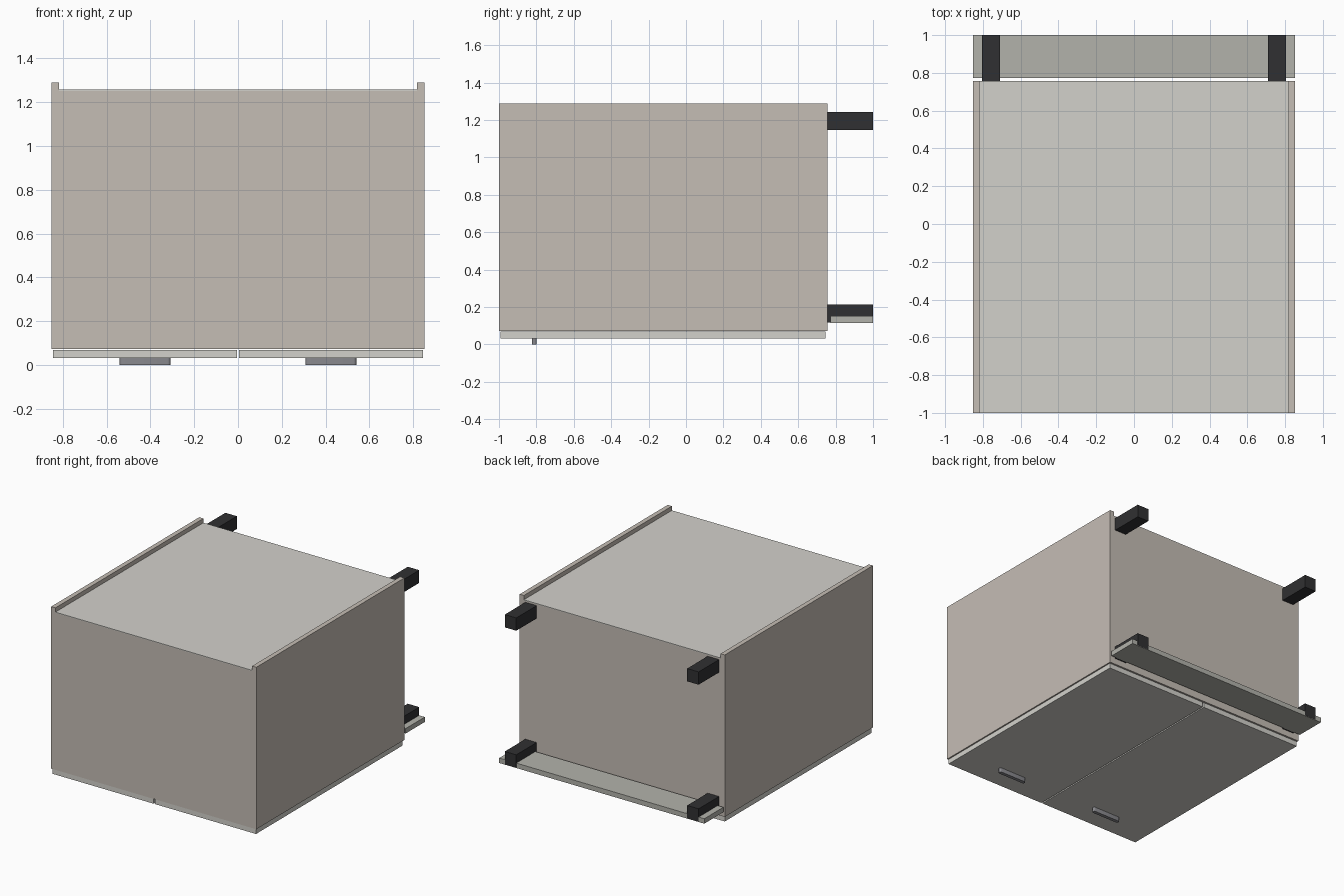
import bpy, bmesh, math

if "Cube" in bpy.data.objects:
    bpy.data.objects.remove(bpy.data.objects["Cube"])


def material(name, rgb):
    m = bpy.data.materials.new(name)
    m.diffuse_color = (*rgb, 1)
    m.use_nodes = True
    m.node_tree.nodes["Principled BSDF"].inputs["Base Color"].default_value = m.diffuse_color
    return m


CARCASS = material("carcass_board", (0.56, 0.51, 0.46))
LIGHT = material("light_board", (0.65, 0.64, 0.60))
PLINTH = material("plinth_board", (0.45, 0.45, 0.41))
BLACK = material("black_plastic", (0.03, 0.03, 0.032))
METAL = material("grey_metal", (0.25, 0.25, 0.27))


def finish(name, bm, mat):
    bmesh.ops.recalc_face_normals(bm, faces=bm.faces)
    mesh = bpy.data.meshes.new(name)
    bm.to_mesh(mesh)
    bm.free()
    mesh.materials.append(mat)
    ob = bpy.data.objects.new(name, mesh)
    bpy.context.collection.objects.link(ob)
    return ob


def box(name, x, y, z, mat):
    """Box from (min, max) ranges on each axis."""
    bm = bmesh.new()
    bmesh.ops.create_cube(bm, size=1)
    for v in bm.verts:
        v.co = [r[0] if c < 0 else r[1] for c, r in zip(v.co, (x, y, z))]
    return finish(name, bm, mat)


def side_range(s, a, b):
    return tuple(sorted((s * a, s * b)))


def handle(name, x0, x1, y, r, z0, z1):
    """Pull with a pill-shaped outline, extruded downwards from the door."""
    bm = bmesh.new()
    ring = []
    for cx, start in ((x1 - r, -90), (x0 + r, 90)):
        for i in range(9):
            a = math.radians(start + i * 22.5)
            ring.append(bm.verts.new((cx + r * math.cos(a), y + r * math.sin(a), z0)))
    face = bm.faces.new(ring)
    out = bmesh.ops.extrude_face_region(bm, geom=[face])
    for v in out["geom"]:
        if isinstance(v, bmesh.types.BMVert):
            v.co.z = z1
    # extrusion keeps the starting face, giving a closed solid
    if not any(all(abs(v.co.z - z0) < 1e-6 for v in f.verts) for f in bm.faces):
        bm.faces.new(ring)
    ob = finish(name, bm, METAL)
    for p in ob.data.polygons:
        p.use_smooth = abs(p.normal.z) < 0.5


# The cabinet lies on its doors: its top faces -y and its feet point to +y
Y0, Y1 = -1.0, 0.757

# Carcass boards
box("top_panel", (-0.817, 0.817), (Y0, Y0 + 0.035), (0.073, 1.251), CARCASS)
box("bottom_panel", (-0.817, 0.817), (Y1 - 0.035, Y1), (0.073, 1.251), CARCASS)
box("back_panel", (-0.817, 0.817), (Y0, Y1), (1.251, 1.257), LIGHT)

for s, side in ((-1, "left"), (1, "right")):
    box(f"{side}_side_panel", side_range(s, 0.817, 0.852), (Y0, Y1), (0.073, 1.289), CARCASS)
    # Door and its pull
    box(f"{side}_door", side_range(s, 0.005, 0.845), (-0.993, 0.747), (0.033, 0.07), LIGHT)
    hx = side_range(s, 0.308, 0.54)
    handle(f"{side}_handle", hx[0], hx[1], -0.811, 0.013, 0.0, 0.034)
    # Feet
    for z, end in (((0.118, 0.214), "front"), ((1.146, 1.242), "back")):
        box(f"{end}_{side}_foot", side_range(s, 0.71, 0.805), (Y1, 1.0), z, BLACK)

# Plinth board clipped to the front feet
box("plinth", (-0.852, 0.852), (0.773, 0.9995), (0.115, 0.152), PLINTH)
